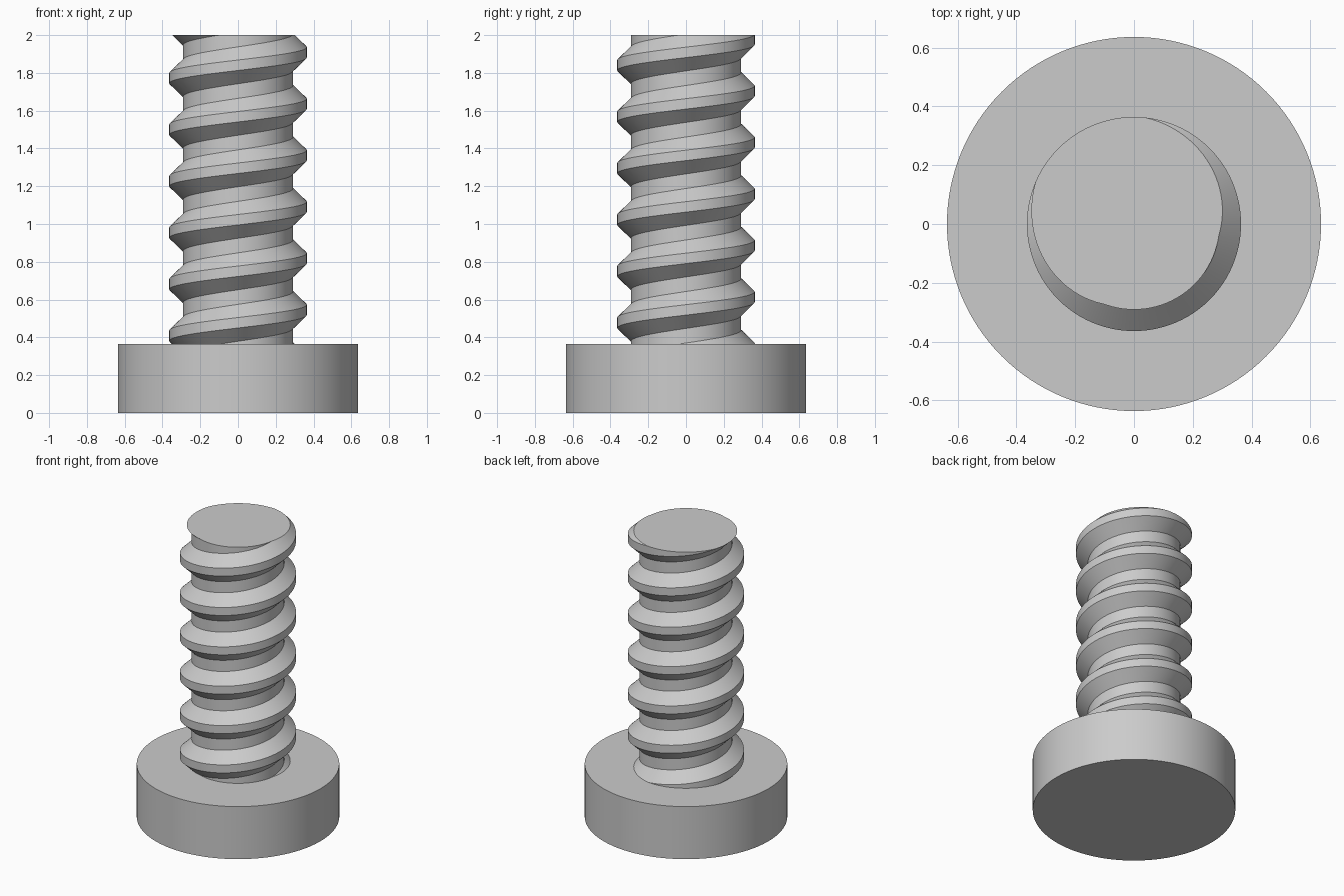
import bpy, bmesh
from math import cos, sin, radians, tau

cube = bpy.data.objects.get("Cube")
if cube:
    bpy.data.objects.remove(cube)

HEAD_R, HEAD_H, TOP = 0.636, 0.364, 2.0
CREST_R, ROOT_R = 0.364, 0.291
PITCH = 1.636 / 6
STEPS = 96

steel = bpy.data.materials.new("light_grey_steel")
steel.use_nodes = True
colour = (0.6, 0.6, 0.6, 1)
steel.diffuse_color = colour
steel.node_tree.nodes["Principled BSDF"].inputs["Base Color"].default_value = colour


def finish(name, bm):
    """Turn a bmesh into a smooth-shaded object with sharp edges kept."""
    bmesh.ops.recalc_face_normals(bm, faces=bm.faces)
    mesh = bpy.data.meshes.new(name)
    bm.to_mesh(mesh)
    bm.free()
    mesh.materials.append(steel)
    obj = bpy.data.objects.new(name, mesh)
    bpy.context.collection.objects.link(obj)
    bpy.ops.object.select_all(action="DESELECT")
    obj.select_set(True)
    bpy.context.view_layer.objects.active = obj
    bpy.ops.object.shade_smooth_by_angle(angle=radians(25))
    return obj


# Round flat head
bm = bmesh.new()
bmesh.ops.create_cone(bm, cap_ends=True, segments=128, radius1=HEAD_R,
                      radius2=HEAD_R, depth=HEAD_H)
bmesh.ops.translate(bm, verts=bm.verts, vec=(0, 0, HEAD_H / 2))
finish("bolt_head", bm)

# Threaded shaft: crest, flank, root, flank swept along a helix
crest_bottom = TOP - PITCH * 157 / 360
profile = [(CREST_R, 0), (CREST_R, PITCH * 73 / 360),
           (ROOT_R, PITCH * 165 / 360), (ROOT_R, PITCH * 267 / 360)]
bm = bmesh.new()
rows = []
for k in range(-9 * STEPS, 3 * STEPS + 1):
    a = tau * k / STEPS
    z0 = crest_bottom + PITCH * k / STEPS
    rows.append([bm.verts.new((r * cos(a), r * sin(a), z0 + h)) for r, h in profile])
for k in range(len(rows) - STEPS - 1):
    lower = rows[k] + [rows[k + STEPS][0]]
    upper = rows[k + 1] + [rows[k + 1 + STEPS][0]]
    for j in range(len(profile)):
        bm.faces.new((lower[j], upper[j], upper[j + 1], lower[j + 1]))

# Trim the shaft flat at both ends and cap the tip
for height, direction in ((HEAD_H, -1), (TOP, 1)):
    cut = bmesh.ops.bisect_plane(
        bm, geom=bm.verts[:] + bm.edges[:] + bm.faces[:], dist=1e-6,
        plane_co=(0, 0, height), plane_no=(0, 0, direction), clear_outer=True)
rim = [e for e in cut["geom_cut"] if isinstance(e, bmesh.types.BMEdge)]
bmesh.ops.edgeloop_fill(bm, edges=rim)
finish("threaded_shaft", bm)
